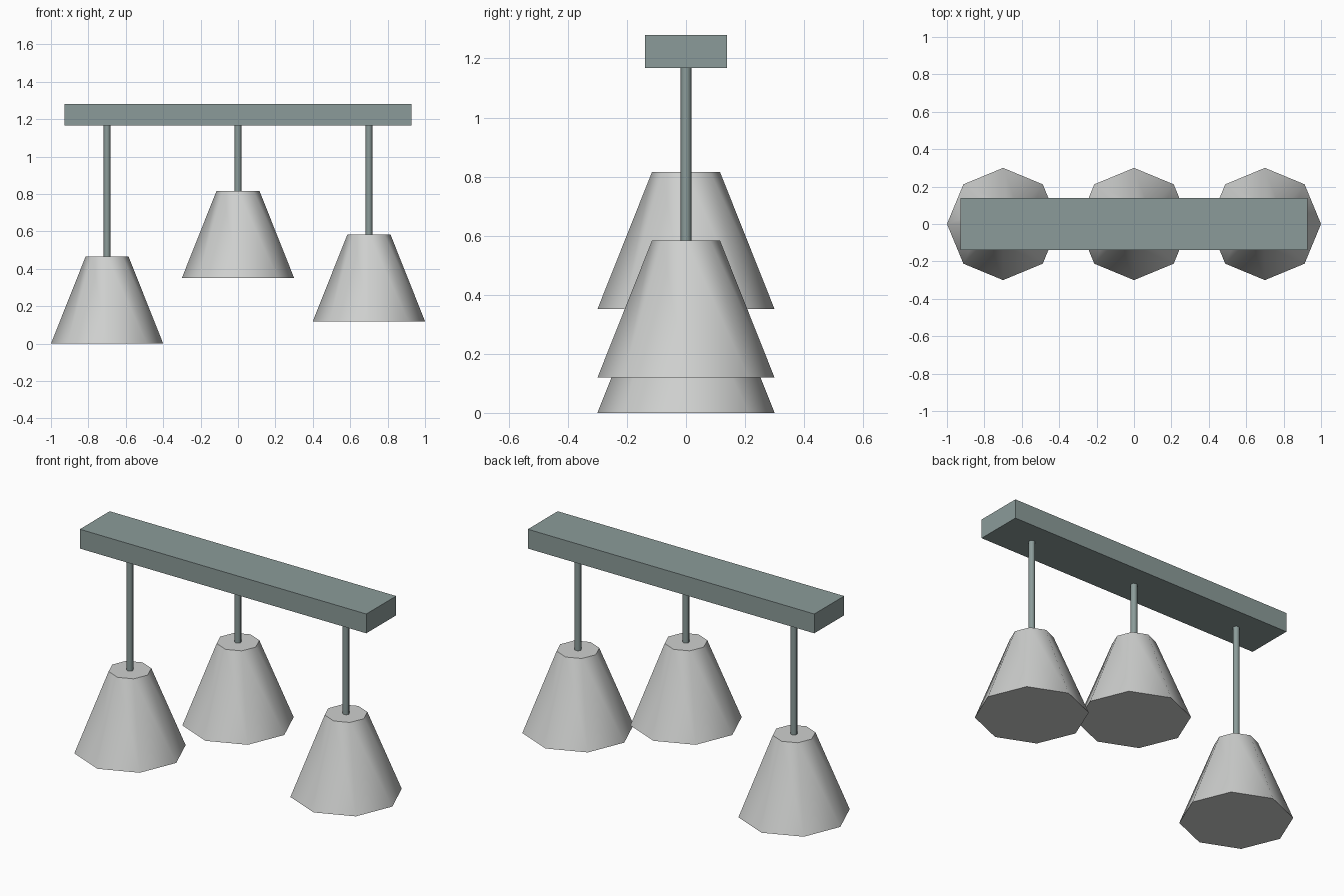
import bpy
import math

if "Cube" in bpy.data.objects:
    bpy.data.objects.remove(bpy.data.objects["Cube"])


def material(name, rgb):
    m = bpy.data.materials.new(name)
    m.diffuse_color = (*rgb, 1.0)
    m.use_nodes = True
    m.node_tree.nodes["Principled BSDF"].inputs["Base Color"].default_value = m.diffuse_color
    return m


shade_grey = material("light grey", (0.62, 0.63, 0.62))
metal_grey = material("slate grey", (0.26, 0.33, 0.32))

BAR_BOTTOM, BAR_TOP = 1.167, 1.28
SHADE_HEIGHT = 0.465


def cone(name, x, z0, z1, r0, r1, mat):
    """Eight-sided vertical frustum with corners on the x and y axes."""
    bpy.ops.mesh.primitive_cone_add(vertices=8, radius1=r0, radius2=r1,
                                    depth=z1 - z0, location=(x, 0, (z0 + z1) / 2))
    ob = bpy.context.object
    ob.name = name
    ob.data.materials.append(mat)
    bpy.ops.object.shade_smooth_by_angle(angle=math.radians(50))
    return ob


# Ceiling bar
bpy.ops.mesh.primitive_cube_add(size=1, location=(0, 0, (BAR_BOTTOM + BAR_TOP) / 2))
bar = bpy.context.object
bar.name = "ceiling_bar"
bar.scale = (1.856, 0.276, BAR_TOP - BAR_BOTTOM)
bpy.ops.object.transform_apply(location=False, rotation=False, scale=True)
bar.data.materials.append(metal_grey)

# Three pendants hanging at different heights
for side, x, z in (("left", -0.7, 0.0), ("middle", 0.0, 0.351), ("right", 0.7, 0.119)):
    top = z + SHADE_HEIGHT
    cone(side + "_shade", x, z, top, 0.3, 0.115, shade_grey)
    cone(side + "_rod", x, top - 0.01, BAR_BOTTOM + 0.01, 0.018, 0.018, metal_grey)
